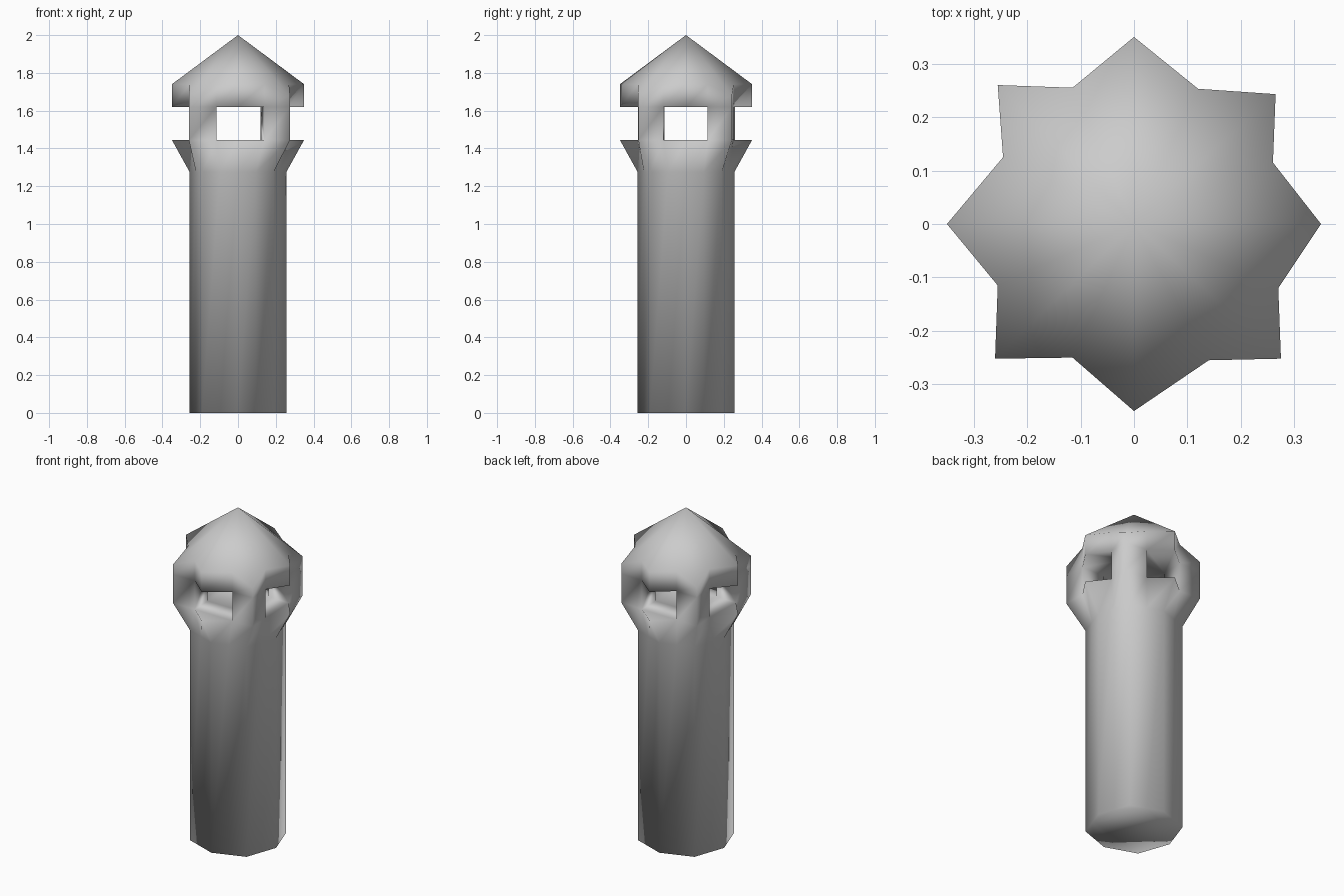
import bpy
import bmesh
import math

if "Cube" in bpy.data.objects:
    bpy.data.objects.remove(bpy.data.objects["Cube"])

# Star outline of the lantern head, counter-clockwise from +x:
# side tip, corner, diagonal tip, corner, ...
STAR = [(.35, 0), (.26, .115), (.265, .243), (.12, .253),
        (0, .35), (-.115, .255), (-.255, .26), (-.245, .125),
        (-.35, 0), (-.255, -.115), (-.26, -.252), (-.115, -.25),
        (0, -.35), (.14, -.255), (.275, -.252), (.27, -.12)]
N = len(STAR)

# Octagonal shaft outline: a corner under every star tip, a point midway between
CORNERS = []
for k in range(8):
    r = .268 if k % 2 else .256
    a = math.tau * k / 8
    CORNERS.append((r * math.cos(a), r * math.sin(a)))
SHAFT = []
for k in range(8):
    p, q = CORNERS[k], CORNERS[(k + 1) % 8]
    SHAFT += [p, ((p[0] + q[0]) / 2, (p[1] + q[1]) / 2)]

bm = bmesh.new()


def ring(outline, z):
    return [bm.verts.new((x, y, z)) for x, y in outline]


def wall(lower, upper, indices=range(N)):
    for i in indices:
        j = (i + 1) % N
        bm.faces.new((lower[i], lower[j], upper[j], upper[i]))


# Shaft with closed base
base = ring(SHAFT, 0)
neck = ring(SHAFT, 1.275)
bm.faces.new(base[::-1])
wall(base, neck)

# Flared ledge, window band and eaves (diagonal eave tips droop)
sill = ring(STAR, 1.445)
lintel = ring(STAR, 1.62)
eave = ring(STAR, 1.74)
for v in eave[2::4]:
    v.co.z = 1.68
wall(neck, sill)
wall(lintel, eave)

# Diagonal pillars between the four windows
INNER = [(.12, .12), (-.12, .12), (-.12, -.12), (.12, -.12)]
low_in = ring(INNER, 1.445)
top_in = ring(INNER, 1.62)
for k in range(4):
    d = 4 * k + 2
    wall(sill, lintel, (d - 1, d))
    for c in (d - 1, d + 1):
        bm.faces.new((sill[c], lintel[c], top_in[k], low_in[k]))

# Window floors and ceilings meeting in the middle
for outer, inner in ((sill, low_in), (lintel, top_in)):
    bm.faces.new(inner)
    for k in range(4):
        t = 4 * k
        bm.faces.new((inner[k - 1], outer[t - 1], outer[t], outer[t + 1], inner[k]))

# Pointed roof
apex = bm.verts.new((0, 0, 2))
for i in range(N):
    bm.faces.new((eave[i], eave[(i + 1) % N], apex))

bmesh.ops.recalc_face_normals(bm, faces=bm.faces[:])
for f in bm.faces:
    f.smooth = True
mesh = bpy.data.meshes.new("lantern_tower")
bm.to_mesh(mesh)
bm.free()
tower = bpy.data.objects.new("lantern_tower", mesh)
bpy.context.collection.objects.link(tower)
